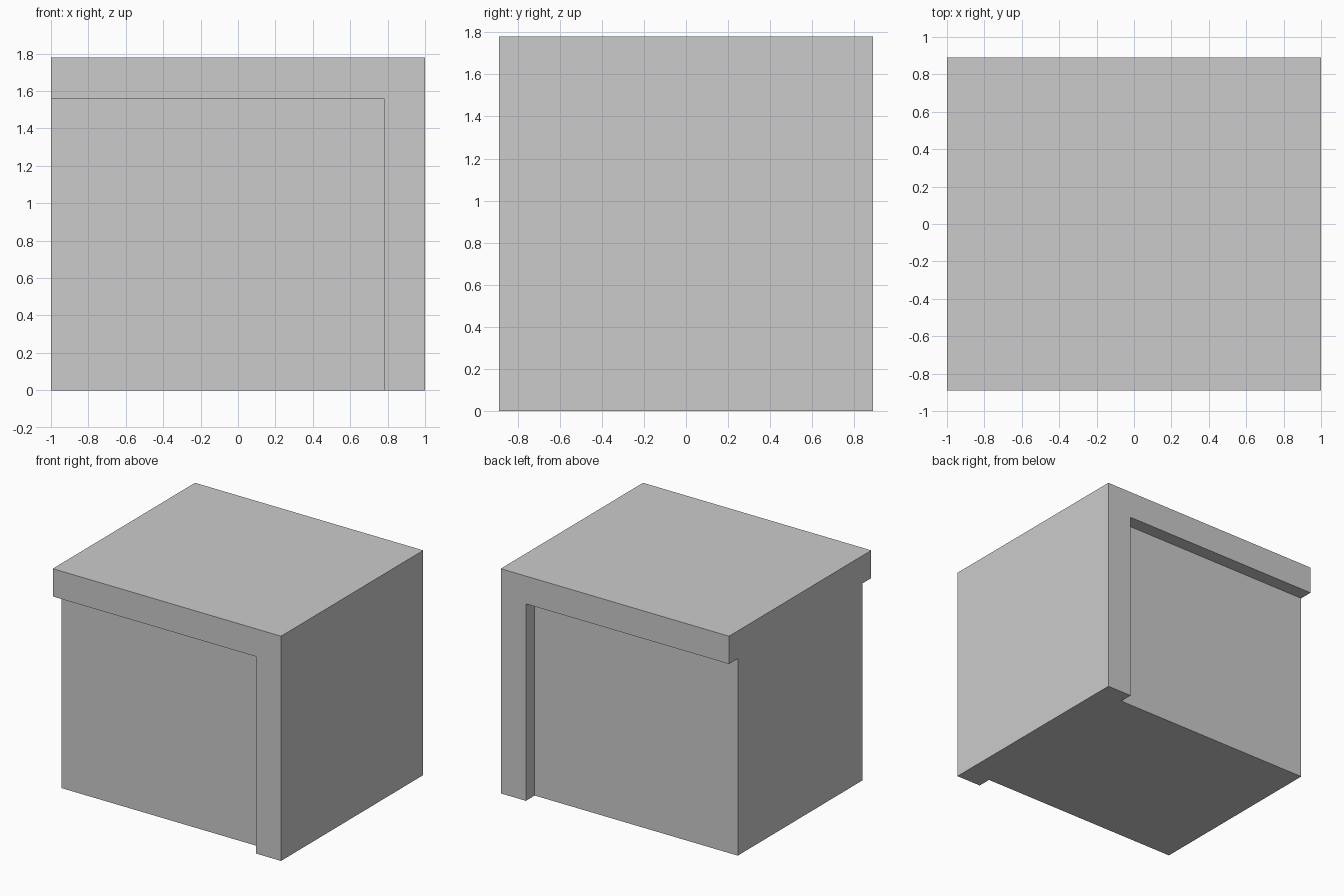
import bpy

if "Cube" in bpy.data.objects:
    bpy.data.objects.remove(bpy.data.objects["Cube"])

HALF_Y, HEIGHT = 0.89, 1.78
FRAME, RECESS = 0.22, 0.11


def box(name, lo, hi):
    bpy.ops.mesh.primitive_cube_add(size=1, location=[(a + b) / 2 for a, b in zip(lo, hi)])
    ob = bpy.context.object
    ob.name = name
    ob.scale = [b - a for a, b in zip(lo, hi)]
    bpy.ops.object.transform_apply(location=True, rotation=False, scale=True)
    return ob


# solid block
body = box("cabinet_block", (-1, -HALF_Y, 0), (1, HALF_Y, HEIGHT))

# shallow recess on front and back, leaving a top slab and a right-hand post
for side, y0, y1 in (("front", -HALF_Y - 0.5, -HALF_Y + RECESS),
                     ("back", HALF_Y - RECESS, HALF_Y + 0.5)):
    cutter = box(side + "_recess_cutter", (-1.5, y0, -0.5), (1 - FRAME, y1, HEIGHT - FRAME))
    cutter.hide_render = True
    mod = body.modifiers.new(side + "_recess", 'BOOLEAN')
    mod.operation = 'DIFFERENCE'
    mod.solver = 'EXACT'
    mod.object = cutter
    bpy.context.view_layer.objects.active = body
    bpy.ops.object.modifier_apply(modifier=mod.name)
    bpy.data.objects.remove(cutter)
